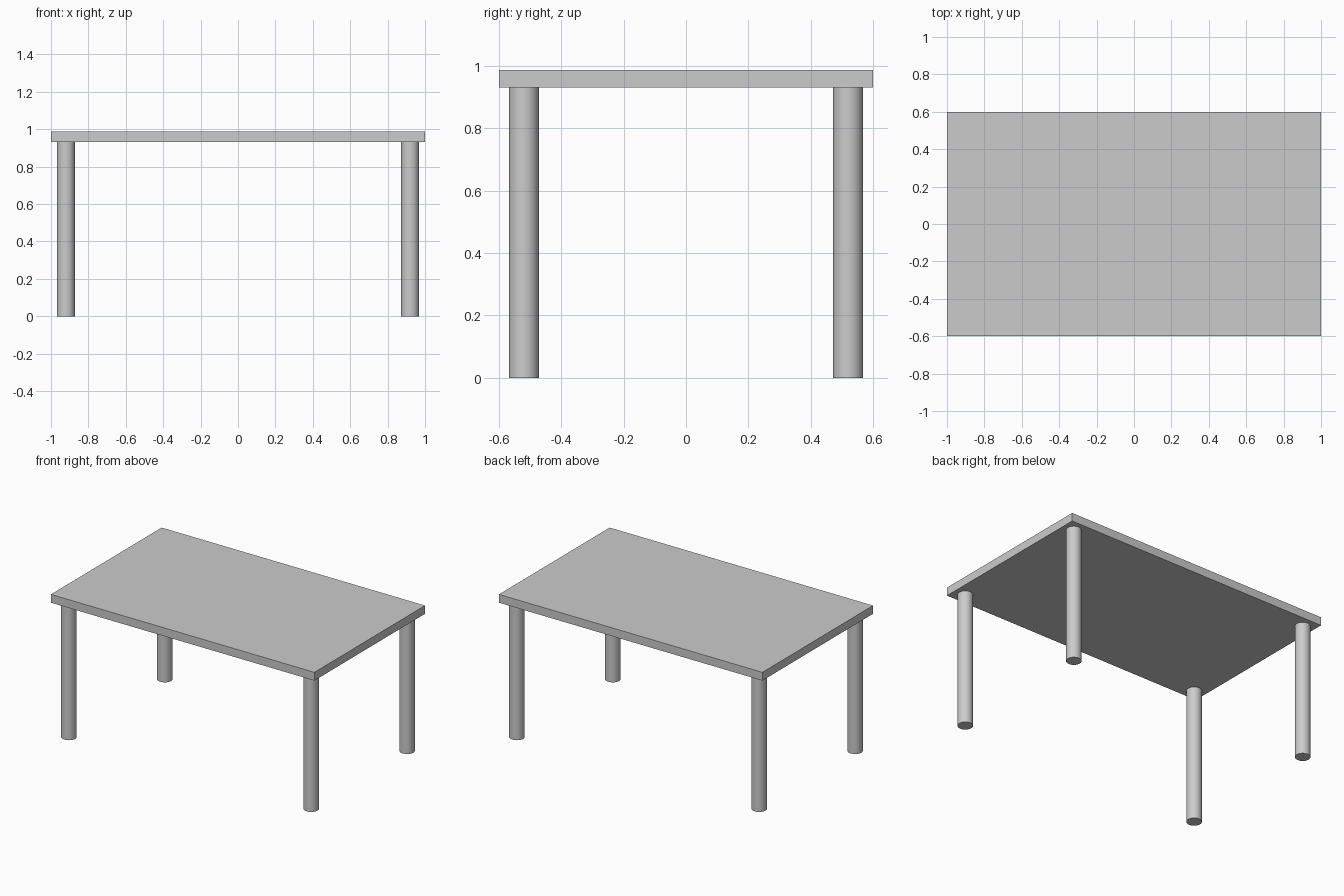
import bpy
import math

if "Cube" in bpy.data.objects:
    bpy.data.objects.remove(bpy.data.objects["Cube"])

TOP_Z, UNDER_Z = 0.988, 0.931
LEG_X, LEG_Y, LEG_R = 0.92, 0.52, 0.048

# Tabletop slab
bpy.ops.mesh.primitive_cube_add(size=1, location=(0, 0, (TOP_Z + UNDER_Z) / 2))
top = bpy.context.object
top.name = "tabletop"
top.scale = (2.0, 1.2, TOP_Z - UNDER_Z)
bpy.ops.object.transform_apply(location=False, rotation=False, scale=True)


# Round legs, one near each corner
def add_leg(name, x, y):
    bpy.ops.mesh.primitive_cylinder_add(
        vertices=32, radius=LEG_R, depth=UNDER_Z, location=(x, y, UNDER_Z / 2))
    bpy.context.object.name = name
    bpy.ops.object.shade_smooth_by_angle(angle=math.radians(30))


for depth, sy in (("front", -1), ("back", 1)):
    for side, sx in (("left", -1), ("right", 1)):
        add_leg(f"{depth}_{side}_leg", sx * LEG_X, sy * LEG_Y)
